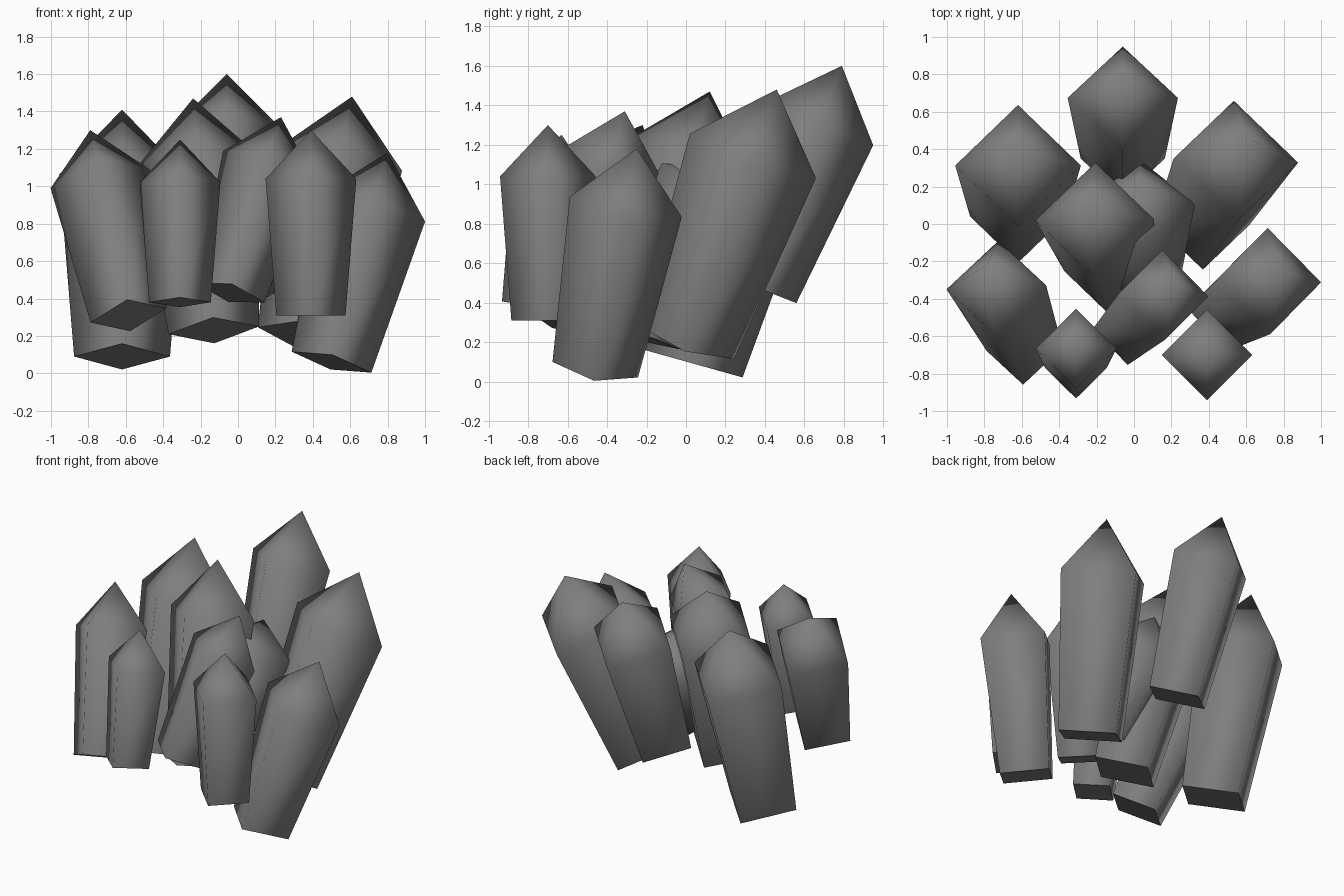
import bpy
import bmesh
from mathutils import Vector

cube = bpy.data.objects.get("Cube")
if cube:
    bpy.data.objects.remove(cube, do_unlink=True)

# One grey stone colour
GREY = (0.21, 0.21, 0.21, 1)
stone = bpy.data.materials.new("stone_grey")
stone.use_nodes = True
stone.diffuse_color = GREY
stone.node_tree.nodes["Principled BSDF"].inputs["Base Color"].default_value = GREY


def crystal(name, base, tip, fatness=1.0):
    """Four-sided shaft widening upward, closed by a pyramid point."""
    base, tip = Vector(base), Vector(tip)
    axis = tip - base
    turn = Vector((0, 0, 1)).rotation_difference(axis)
    side, depth = turn @ Vector((1, 0, 0)), turn @ Vector((0, 1, 0))
    size = axis.length * fatness

    bm = bmesh.new()

    def ring(height, radius):
        centre = base + axis * height
        return [bm.verts.new(centre + d * radius * size)
                for d in (side, depth, -side, -depth)]

    low, high = ring(0, 0.187), ring(0.737, 0.245)
    point = bm.verts.new(tip)
    for i in range(4):
        j = (i + 1) % 4
        bm.faces.new((low[i], low[j], high[j], high[i])).smooth = True
        bm.faces.new((high[i], high[j], point)).smooth = True
    # The underside stays flat
    bm.faces.new(low[::-1]).smooth = False
    for edge in bm.edges:
        if edge.verts[0] in low and edge.verts[1] in low:
            edge.smooth = False

    mesh = bpy.data.meshes.new(name)
    bm.to_mesh(mesh)
    bm.free()
    mesh.materials.append(stone)
    obj = bpy.data.objects.new(name, mesh)
    bpy.context.collection.objects.link(obj)
    return obj


# Back row
crystal("back_crystal", (-0.06, 0.35, 0.48), (-0.06, 0.79, 1.6))
crystal("back_right_crystal", (-0.62, 0.04, 0.09), (-0.62, 0.41, 1.41))
crystal("back_left_crystal", (0.36, 0.0, 0.2), (0.61, 0.46, 1.48))

# Middle
crystal("centre_crystal", (-0.13, -0.25, 0.23), (-0.24, 0.12, 1.47))
crystal("stub_crystal", (0.03, -0.25, 0.47), (0.03, 0.24, 1.08), 1.55)

# Front row
crystal("front_right_crystal", (-0.585, -0.67, 0.31), (-0.79, -0.22, 1.3))
crystal("front_left_crystal", (0.5, -0.46, 0.06), (0.8, -0.25, 1.18))
crystal("front_centre_crystal", (-0.04, -0.57, 0.43), (0.23, -0.31, 1.37))
crystal("small_right_crystal", (-0.31, -0.77, 0.38), (-0.31, -0.63, 1.25))
crystal("small_left_crystal", (0.39, -0.7, 0.31), (0.39, -0.7, 1.3))
